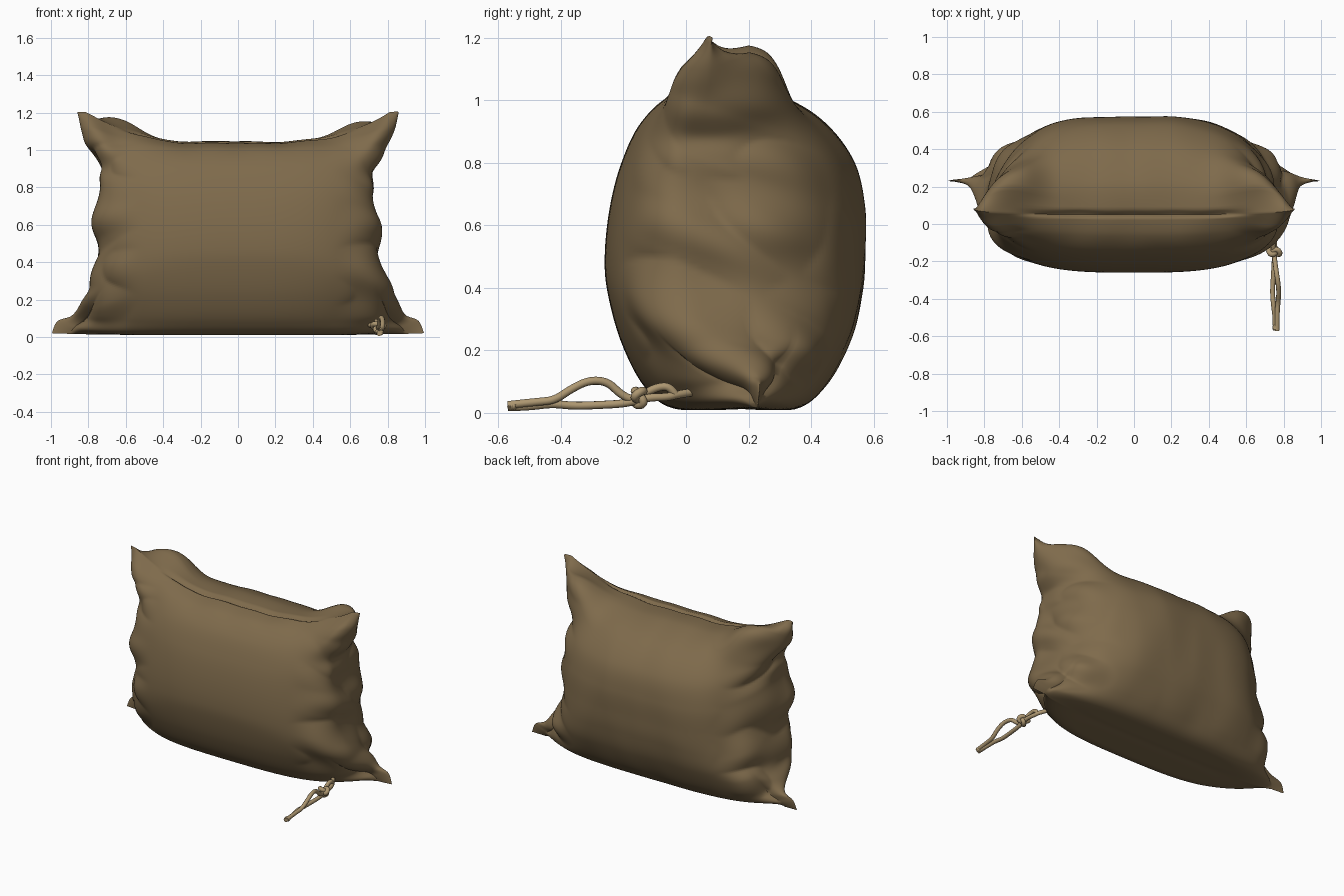
import bpy, bmesh, math
from mathutils import Vector, noise

if "Cube" in bpy.data.objects:
    bpy.data.objects.remove(bpy.data.objects["Cube"])


def material(name, rgb):
    m = bpy.data.materials.new(name)
    m.diffuse_color = (*rgb, 1)
    m.use_nodes = True
    m.node_tree.nodes["Principled BSDF"].inputs["Base Color"].default_value = m.diffuse_color
    return m


CLOTH = material("brown cloth", (0.21, 0.145, 0.071))
CORD = material("tan cord", (0.42, 0.31, 0.165))

# Side seam (x, y, z) and centre profiles (y, z), all running bottom to top
EDGE = [(.995, .23, .02), (.965, .235, .085), (.89, .225, .115), (.84, .16, .18),
        (.795, .08, .29), (.77, .05, .48), (.755, .04, .66), (.74, .03, .82),
        (.755, .04, .92), (.82, .07, 1.06), (.855, .08, 1.2)]
FRONT = [(.18, .012), (-.03, .012), (-.13, .08), (-.205, .22), (-.25, .38), (-.26, .5),
         (-.245, .65), (-.21, .79), (-.15, .92), (-.06, 1.005), (.05, 1.04)]
BACK = [(.18, .012), (.35, .012), (.45, .09), (.53, .24), (.565, .38), (.575, .5),
        (.57, .66), (.525, .82), (.40, .96), (.22, 1.04), (.05, 1.04)]


def spline(pts, t):
    """Catmull-Rom point on pts at t in 0..len-1"""
    i = min(int(t), len(pts) - 2)
    f = t - i
    a, b, c, d = (pts[max(0, min(len(pts) - 1, i + k))] for k in (-1, 0, 1, 2))
    return [0.5 * (2 * q + (r - p) * f + (2 * p - 5 * q + 4 * r - s) * f * f
                   + (3 * q - p - 3 * r + s) * f ** 3) for p, q, r, s in zip(a, b, c, d)]


def smooth(a, b, x):
    x = max(0, min(1, (x - a) / (b - a)))
    return x * x * (3 - 2 * x)


def bump(a, t, a0, t0, da, dt):
    return math.exp(-((a - a0) / da) ** 2 - ((t - t0) / dt) ** 2)


def bag_point(u, t, profile):
    ex, ey, ez = spline(EDGE, t)
    py, pz = spline(profile, t)
    a = abs(u)
    up = smooth(1, 4, t)
    # boxy base with thin pinched corners, fuller body above
    low = 0.75 * max(0, 1 - (a / .9) ** 4) ** 0.6 + 0.25 * max(0, 1 - a ** 2.3) ** 0.6
    full = low * (1 - up) + up * max(0, 1 - a ** 3.2) ** 0.48
    top = smooth(8, 9.8, t)
    z_blend = min(1, a / (1 - .05 * top)) ** (5 - 2.0 * up)
    x, y, z = ex * u, ey + (py - ey) * full, pz + (ez - pz) * z_blend
    # sunken side seam and gathered scallops
    mid = smooth(2.5, 4, t) * (1 - smooth(8, 9.5, t))
    x -= math.copysign(1, u) * mid * (0.016 * a ** 60 + 0.009 * a ** 8 * math.sin(t * 4.2 + u))
    # hollow upper corners given body, with the back puffed out and higher
    close = full * min(1, (10 - t) * 1.5)
    ear = bump(a, t, .93, 9.0, .12, .9) * close
    if profile is BACK:
        g = bump(a, t, .80, 9.0, .19, .9) * close
        z += g * (0.13 if u < 0 else 0.10) + ear * 0.03
        y += g * 0.09 + ear * 0.06
    else:
        y -= ear * 0.08
        z += ear * 0.01
    # sunken top opening
    z -= 0.025 * smooth(9.75, 10, t) * (1 - smooth(.5, .8, a))
    return x, y, z


# Bag: front and back sheets sewn along the seam
NU, NT = 120, 120
bm = bmesh.new()
for profile in (FRONT, BACK):
    grid = [[bm.verts.new(bag_point(math.sin(math.pi / 2 * (2 * i / NU - 1)), 10 * j / NT, profile))
             for i in range(NU + 1)] for j in range(NT + 1)]
    for j in range(NT):
        for i in range(NU):
            bm.faces.new((grid[j][i], grid[j][i + 1], grid[j + 1][i + 1], grid[j + 1][i]))
bmesh.ops.remove_doubles(bm, verts=bm.verts, dist=0.0002)
bmesh.ops.recalc_face_normals(bm, faces=bm.faces)
bm.normal_update()
# Cloth wrinkles: strong at the sides, soft on top and back, none on the front
moves = []
for v in bm.verts:
    x, y, z = v.co
    side = smooth(.5, .74, abs(x)) * (1 - 0.8 * smooth(.80, .92, abs(x))) * (1 - 0.8 * smooth(.95, 1.1, z))
    soft = smooth(.1, .45, y) + smooth(.93, 1.05, z)
    fold = abs(noise.noise(Vector((x * 2, y * 2.5 + 7, z * 6 + y * 2)))) - 0.2
    wave = noise.noise(Vector((x * 5, y * 3, z * 2 + 3)))
    fade = smooth(0.0, 0.12, z)
    moves.append(v.normal * fade * (0.06 * side * fold + 0.012 * min(1, soft) * wave))
for v, m in zip(bm.verts, moves):
    v.co += m
    v.co.z = max(v.co.z, 0.01)
mesh = bpy.data.meshes.new("cloth_bag")
bm.to_mesh(mesh)
bm.free()
mesh.materials.append(CLOTH)
bag = bpy.data.objects.new("cloth_bag", mesh)
bpy.context.collection.objects.link(bag)
bpy.context.view_layer.objects.active = bag
bag.select_set(True)
bpy.ops.object.shade_smooth_by_angle(angle=math.radians(50))
bag.select_set(False)


def cord(name, pts, radius=0.013, cyclic=False):
    c = bpy.data.curves.new(name, "CURVE")
    c.dimensions = "3D"
    c.bevel_depth, c.bevel_resolution, c.use_fill_caps = radius, 3, True
    s = c.splines.new("NURBS")
    s.points.add(len(pts) - 1)
    for p, q in zip(s.points, pts):
        p.co = (*q, 1)
    s.order_u, s.use_endpoint_u, s.use_cyclic_u, s.resolution_u = 3, True, cyclic, 6
    c.materials.append(CORD)
    o = bpy.data.objects.new(name, c)
    bpy.context.collection.objects.link(o)
    bpy.context.view_layer.objects.active = o
    o.select_set(True)
    bpy.ops.object.convert(target="MESH")
    bpy.ops.object.shade_smooth()
    o.select_set(False)


# Pull cord: two strands looped at the bag, through a knot, to the tied end
cord("cord_upper", [(.735, -.035, .06), (.74, -.05, .082), (.74, -.08, .085), (.745, -.12, .07),
                    (.75, -.17, .04), (.755, -.21, .06), (.76, -.25, .10), (.77, -.31, .105),
                    (.775, -.37, .075), (.77, -.42, .04), (.765, -.48, .035), (.765, -.57, .025)])
cord("cord_lower", [(.68, .05, .07), (.73, -.025, .06), (.745, -.06, .05), (.755, -.12, .05),
                    (.75, -.19, .03), (.745, -.28, .025), (.74, -.36, .022), (.745, -.43, .03),
                    (.755, -.5, .02), (.755, -.57, .018)])
cord("cord_knot", [(.75 + .011 * (math.sin(a) + 2 * math.sin(2 * a)),
                    -.15 - .014 * math.sin(3 * a),
                    .052 + .009 * (math.cos(a) - 2 * math.cos(2 * a)))
                   for a in (2 * math.pi * i / 24 for i in range(24))], 0.014, True)
cord("cord_end_wrap", [(.76 + .012 * math.cos(a), -.545 - .003 * a / 3, .023 + .008 * math.sin(a))
                       for a in (math.pi * i / 4 for i in range(25))], 0.008)
